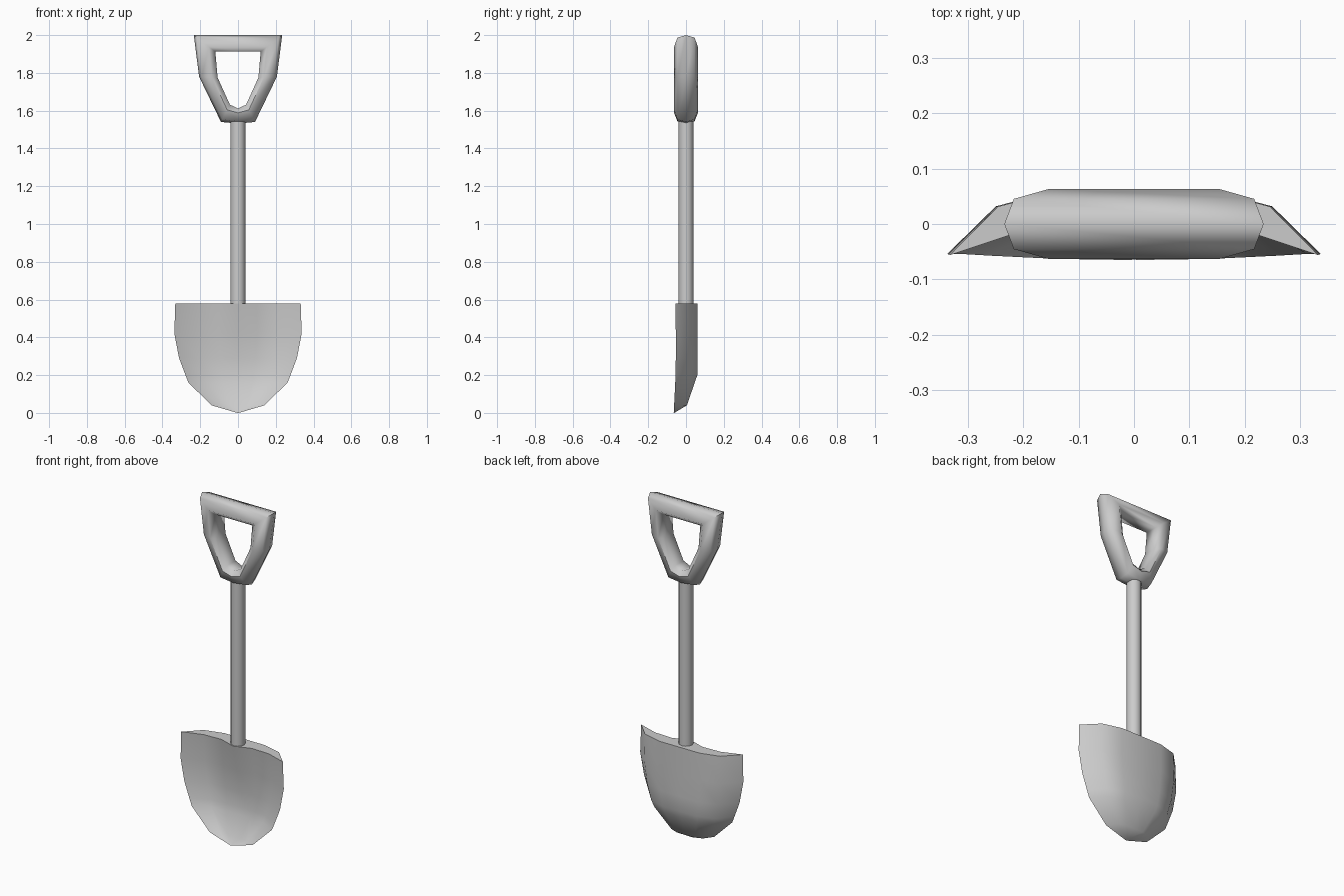
import bpy
from math import pi

if "Cube" in bpy.data.objects:
    bpy.data.objects.remove(bpy.data.objects["Cube"])


def make_object(name, verts, faces, angle):
    mesh = bpy.data.meshes.new(name)
    mesh.from_pydata(verts, [], faces)
    mesh.validate()
    obj = bpy.data.objects.new(name, mesh)
    bpy.context.collection.objects.link(obj)
    bpy.ops.object.select_all(action='DESELECT')
    obj.select_set(True)
    bpy.context.view_layer.objects.active = obj
    # Consistent outward normals
    bpy.ops.object.mode_set(mode='EDIT')
    bpy.ops.mesh.select_all(action='SELECT')
    bpy.ops.mesh.remove_doubles(threshold=0.0005)
    bpy.ops.mesh.normals_make_consistent(inside=False)
    bpy.ops.object.mode_set(mode='OBJECT')
    bpy.ops.object.shade_smooth_by_angle(angle=angle)
    return obj


# Blade: stacked closed cross-sections, scooped front and rounded back
# z, half width, rim y, back y, front y beside the ridge, front y at centre
rows = [
    (0.58, 0.332, -0.056, 0.062, -0.012, -0.046),
    (0.42, 0.337, -0.054, 0.062, 0.006, -0.008),
    (0.29, 0.312, -0.054, 0.062, 0.012, 0.012),
    (0.20, 0.278, -0.056, 0.060, 0.008, 0.012),
    (0.16, 0.262, -0.057, 0.046, 0.000, 0.004),
    (0.04, 0.140, -0.063, 0.005, -0.035, -0.032),
    (0.00, 0.004, -0.065, -0.062, -0.064, -0.064),
]
verts, faces = [], []
for z, w, rim, back, side, mid in rows:
    front_half = [(0.0, mid), (0.3, side), (0.64, side - 0.1 * (side - rim))]
    back_half = [(0.74, rim + 0.74 * (back - rim)), (0.4, back), (0.0, back)]
    right = front_half + [(1.0, rim)] + back_half
    loop = right + [(-x, y) for x, y in reversed(right[1:-1])]
    verts += [(x * w, y, z) for x, y in loop]
n = 12
for r in range(len(rows) - 1):
    for i in range(n):
        j = (i + 1) % n
        faces.append((r * n + i, r * n + j, (r + 1) * n + j, (r + 1) * n + i))
faces += [tuple(range(n)), tuple(range((len(rows) - 1) * n, len(rows) * n))]
make_object("blade", verts, faces, pi / 4)

# Shaft, ending flush inside the blade's top
bpy.ops.mesh.primitive_cylinder_add(vertices=12, radius=0.040, depth=0.99,
                                    location=(0, 0, 1.073))
shaft = bpy.context.object
shaft.name = "shaft"
bpy.ops.object.shade_smooth_by_angle(angle=pi / 4)

# Grip: rounded section, flatter inside, swept round a D-shaped loop
# path entries are (outer point, inner point) in x, z
half = [
    ((0.090, 1.540), (0.043, 1.632)),
    ((0.206, 1.780), (0.108, 1.775)),
    ((0.234, 2.000), (0.120, 1.912)),
]
path = [((0.0, 1.532), (0.0, 1.612))] + half
path += [((-a[0], a[1]), (-b[0], b[1])) for a, b in reversed(half)]
section = [(1, 0), (0.7, 0.72), (-0.4, 1), (-1, 0.6),
           (-1, -0.6), (-0.4, -1), (0.7, -0.72)]
verts, faces = [], []
k, m = len(section), len(path)
for (ox, oz), (ix, iz) in path:
    for c, y in section:
        verts.append(((ox + ix) / 2 + (ox - ix) / 2 * c, 0.063 * y,
                      (oz + iz) / 2 + (oz - iz) / 2 * c))
for p in range(m):
    q = (p + 1) % m
    for s in range(k):
        t = (s + 1) % k
        faces.append((p * k + s, q * k + s, q * k + t, p * k + t))
make_object("grip", verts, faces, pi / 3)
